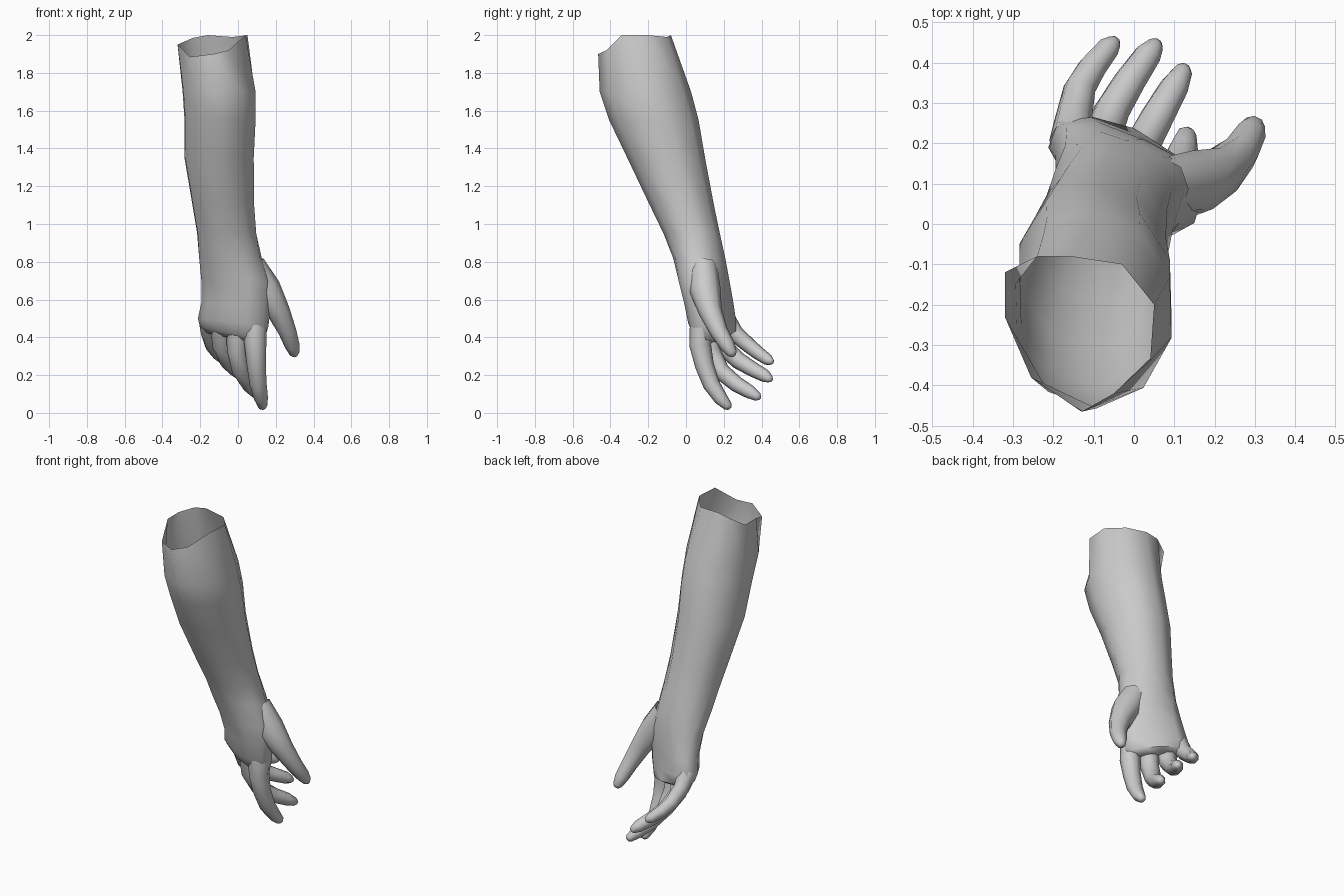
import bpy, math
from mathutils import Vector

if "Cube" in bpy.data.objects:
    bpy.data.objects.remove(bpy.data.objects["Cube"])

N = 10


def loft(name, rings):
    """Skin a list of equal-length rings, open at the start, capped at the end."""
    n = len(rings[0])
    verts = [p for r in rings for p in r]
    faces = []
    for i in range(len(rings) - 1):
        for j in range(n):
            k = (j + 1) % n
            a, b = i * n, (i + 1) * n
            faces.append((a + j, b + j, b + k, a + k))
    last = (len(rings) - 1) * n
    faces.append(tuple(last + j for j in reversed(range(n))))
    me = bpy.data.meshes.new(name)
    me.from_pydata(verts, [], faces)
    ob = bpy.data.objects.new(name, me)
    bpy.context.collection.objects.link(ob)
    bpy.ops.object.select_all(action='DESELECT')
    ob.select_set(True)
    bpy.context.view_layer.objects.active = ob
    bpy.ops.object.shade_smooth_by_angle(angle=math.radians(60))
    return ob


def section(z, cx, cy, a, b, tilt=0, slope=0, cup=0):
    """Tilted oval cross-section; cup hollows the palm side."""
    t = math.radians(tilt)
    ring = []
    for j in range(N):
        ang = math.radians(20 + 360 * j / N)
        u = 1.03 * a * math.cos(ang)
        v = 1.03 * b * math.sin(ang)
        if v > 0:
            v -= cup * math.sin(ang) ** 3
        x = cx + u * math.cos(t) - v * math.sin(t)
        y = cy + u * math.sin(t) + v * math.cos(t)
        ring.append((x, y, z + slope * (x - cx)))
    return ring


def digit(name, path, sides=8):
    """Tapered tube along (x, y, z, radius) points with a rounded tip."""
    pts = [Vector(p[:3]) for p in path]
    rad = [p[3] for p in path]
    end = (pts[-1] - pts[-2]).normalized()
    pts.append(pts[-1] + end * rad[-1] * 0.6)
    rad.append(rad[-1] * 0.5)
    rings = []
    for i, p in enumerate(pts):
        t = (pts[min(i + 1, len(pts) - 1)] - pts[max(i - 1, 0)]).normalized()
        u = Vector((1, 0, 0))
        u = (u - t * u.dot(t)).normalized()
        v = u.cross(t)
        rings.append([p + rad[i] * (u * math.cos(2 * math.pi * j / sides)
                                    + v * math.sin(2 * math.pi * j / sides))
                      for j in range(sides)])
    return loft(name, rings)


# Open uneven rim of the forearm
rim = [(.05, -.20, 2.0), (-.03, -.10, 1.99), (-.16, -.08, 2.0), (-.24, -.08, 1.985),
       (-.32, -.12, 1.95), (-.32, -.23, 1.95), (-.255, -.38, 1.885),
       (-.13, -.465, 1.9), (-.05, -.42, 1.92), (.04, -.34, 2.0)]

# Forearm, wrist and palm
loft("forearm_and_palm", [rim] + [section(*s) for s in (
    (1.70, -.100, -.215, .195, .235),
    (1.55, -.095, -.170, .190, .230),
    (1.35, -.100, -.105, .185, .200),
    (1.10, -.078, -.022, .165, .165),
    (0.95, -.060, .030, .158, .145),
    (0.82, -.040, .070, .165, .135, -10),
    (0.70, -.010, .100, .185, .130, -20, 0, .02),
    (0.58, -.010, .130, .190, .120, -25, 0, .04),
    (0.48, -.025, .145, .195, .110, -25, -.1, .03),
    (0.42, -.030, .155, .180, .085, -25, -.2),
    (0.395, -.030, .155, .140, .050, -25, -.2))])

# Thumb with its fleshy base
digit("thumb", [(.07, .09, .78, .075), (.145, .10, .655, .083), (.215, .13, .535, .062),
                (.262, .175, .43, .048), (.287, .22, .355, .040), (.298, .245, .315, .027)])

# Four curled fingers
digit("index_finger", [(.088, .085, .46, .065), (.092, .075, .36, .058), (.097, .098, .25, .050),
                       (.107, .135, .15, .045), (.122, .185, .075, .037), (.130, .222, .035, .025)])
digit("middle_finger", [(-.005, .12, .45, .060), (-.005, .13, .33, .053), (.015, .185, .22, .047),
                        (.06, .27, .15, .042), (.10, .34, .11, .036), (.122, .38, .085, .024)])
digit("ring_finger", [(-.09, .165, .46, .058), (-.085, .20, .35, .050), (-.055, .28, .275, .045),
                      (-.01, .355, .23, .040), (.035, .42, .195, .034), (.053, .443, .18, .022)])
digit("little_finger", [(-.155, .205, .50, .055), (-.15, .26, .42, .046), (-.135, .335, .355, .040),
                        (-.105, .385, .315, .036), (-.065, .435, .28, .030), (-.05, .45, .272, .020)])
